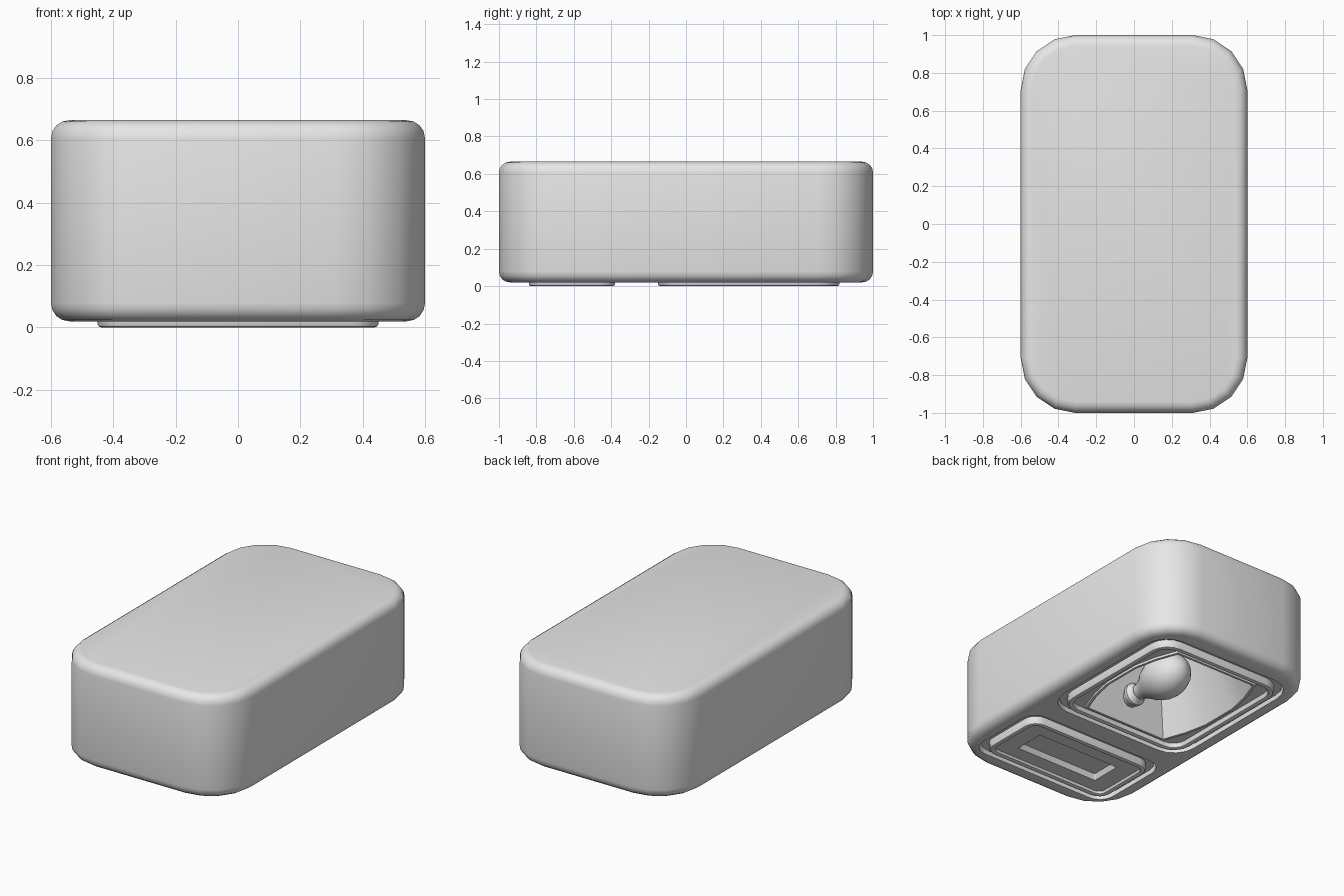
import bpy, bmesh, math

if "Cube" in bpy.data.objects:
    bpy.data.objects.remove(bpy.data.objects["Cube"])

grey = bpy.data.materials.new("light_grey")
grey.diffuse_color = (0.8, 0.8, 0.8, 1)
grey.use_nodes = True
grey.node_tree.nodes["Principled BSDF"].inputs["Base Color"].default_value = grey.diffuse_color


def rounded(hx, hy, r, z, cy=0.0):
    """Rounded rectangle loop: four corners, four segments each."""
    pts = []
    for c, (sx, sy) in enumerate([(1, 1), (-1, 1), (-1, -1), (1, -1)]):
        for k in range(5):
            a = math.radians(c * 90 + k * 22.5)
            pts.append((sx * (hx - r) + r * math.cos(a), cy + sy * (hy - r) + r * math.sin(a), z))
    return pts


def barrel(xm, xc, hy, z, cy):
    """Straight ends and bulging sides, same point count as rounded()."""
    quarter = [(xm - (xm - xc) * t * t, hy * t) for t in (0.3, 0.65, 1)]
    quarter += [(xc * 0.7, hy), (xc * 0.35, hy)]
    pts = []
    for sx, sy in [(1, 1), (-1, 1), (-1, -1), (1, -1)]:
        q = quarter if sx * sy > 0 else quarter[::-1]
        pts += [(sx * x, cy + sy * y, z) for x, y in q]
    return pts


def loft(name, loops, flip=False, cap_start=True, cap_end=True):
    bm = bmesh.new()
    rings = [[bm.verts.new(p) for p in lp] for lp in loops]
    n = len(rings[0])
    faces = []
    for a, b in zip(rings, rings[1:]):
        for i in range(n):
            j = (i + 1) % n
            faces.append(bm.faces.new((a[i], a[j], b[j], b[i])))
    if cap_start:
        faces.append(bm.faces.new(rings[0][::-1]))
    if cap_end:
        faces.append(bm.faces.new(rings[-1]))
    if flip:
        bmesh.ops.reverse_faces(bm, faces=faces)
    me = bpy.data.meshes.new(name)
    bm.to_mesh(me)
    bm.free()
    me.materials.append(grey)
    ob = bpy.data.objects.new(name, me)
    bpy.context.collection.objects.link(ob)
    return ob


def activate(ob):
    bpy.ops.object.select_all(action='DESELECT')
    ob.select_set(True)
    bpy.context.view_layer.objects.active = ob


def smooth(ob, angle=35):
    activate(ob)
    bpy.ops.object.shade_smooth_by_angle(angle=math.radians(angle))


LAMP_Y, SWITCH_Y = 0.335, -0.61

# main casing with rolled top and bottom edges
B, Z0, Z1 = 0.058, 0.02, 0.665
arc = [math.radians(a) for a in (0, 22.5, 45, 67.5, 90)]
prof = [(B * (1 - math.sin(a)), Z0 + B * (1 - math.cos(a))) for a in arc]
prof += [(i, Z0 + Z1 - z) for i, z in reversed(prof)]
casing = loft("casing", [rounded(0.6 - i, 1 - i, 0.29 - i, z) for i, z in prof])

# openings for the lamp and the switch
for name, hy, r, top, cy in [("lamp_cutter", 0.535, 0.15, 0.5, LAMP_Y),
                             ("switch_cutter", 0.28, 0.1, 0.075, SWITCH_Y)]:
    cutter = loft(name, [rounded(0.5, hy, r, -0.1, cy), rounded(0.5, hy, r, top, cy)])
    cutter.hide_render = True
    mod = casing.modifiers.new(name, 'BOOLEAN')
    mod.operation = 'DIFFERENCE'
    mod.solver = 'EXACT'
    mod.object = cutter
    activate(casing)
    bpy.ops.object.modifier_apply(modifier=name)
    bpy.data.objects.remove(cutter)
smooth(casing)


def rim(hx, hy, r, cy, floor):
    """Groove floor and raised rounded bezel, from outside to inside."""
    steps = [(-0.051, 0.05), (-0.002, 0.05), (0, 0.01), (0.004, 0.003), (0.012, 0),
             (0.022, 0), (0.032, 0.004), (0.038, floor)]
    return [rounded(hx - i, hy - i, max(r - i, 0.02), z, cy) for i, z in steps]


# lamp bezel
smooth(loft("lamp_bezel", rim(0.45, 0.485, 0.12, LAMP_Y, 0.03)
            + [barrel(0.392, 0.30, 0.425, 0.03, LAMP_Y)],
            flip=True, cap_start=False, cap_end=False))

# tapered reflector with a thin lip
smooth(loft("reflector", [barrel(0.392, 0.30, 0.425, 0.03, LAMP_Y),
                          barrel(0.392, 0.30, 0.425, 0.015, LAMP_Y),
                          barrel(0.377, 0.287, 0.41, 0.015, LAMP_Y),
                          barrel(0.23, 0.145, 0.27, 0.42, LAMP_Y)],
            flip=True, cap_start=False), 30)

# switch bezel and plate with a sunken slot
smooth(loft("switch_plate", rim(0.45, 0.23, 0.08, SWITCH_Y, 0.018)
            + [rounded(0.295, 0.1, 0.012, 0.018, SWITCH_Y),
               rounded(0.28, 0.085, 0.01, 0.05, SWITCH_Y)],
            flip=True, cap_start=False))


def lathe_y(name, profile, z, n=24):
    loops = [[(r * math.sin(t), y, z + r * math.cos(t))
              for t in (2 * math.pi * i / n for i in range(n))] for y, r in profile]
    ob = loft(name, loops)
    smooth(ob, 40)


# bulb and its socket, lying along the lamp
lathe_y("bulb_socket", [(-0.1, 0.062), (-0.015, 0.062), (-0.005, 0.07), (0.015, 0.07),
                        (0.025, 0.06), (0.05, 0.05)], 0.175)
lathe_y("bulb", [(0.02, 0.045), (0.07, 0.05), (0.12, 0.072), (0.18, 0.108), (0.24, 0.13),
                 (0.29, 0.136), (0.34, 0.13), (0.39, 0.11), (0.43, 0.078), (0.452, 0.04),
                 (0.46, 0.008)], 0.175)
